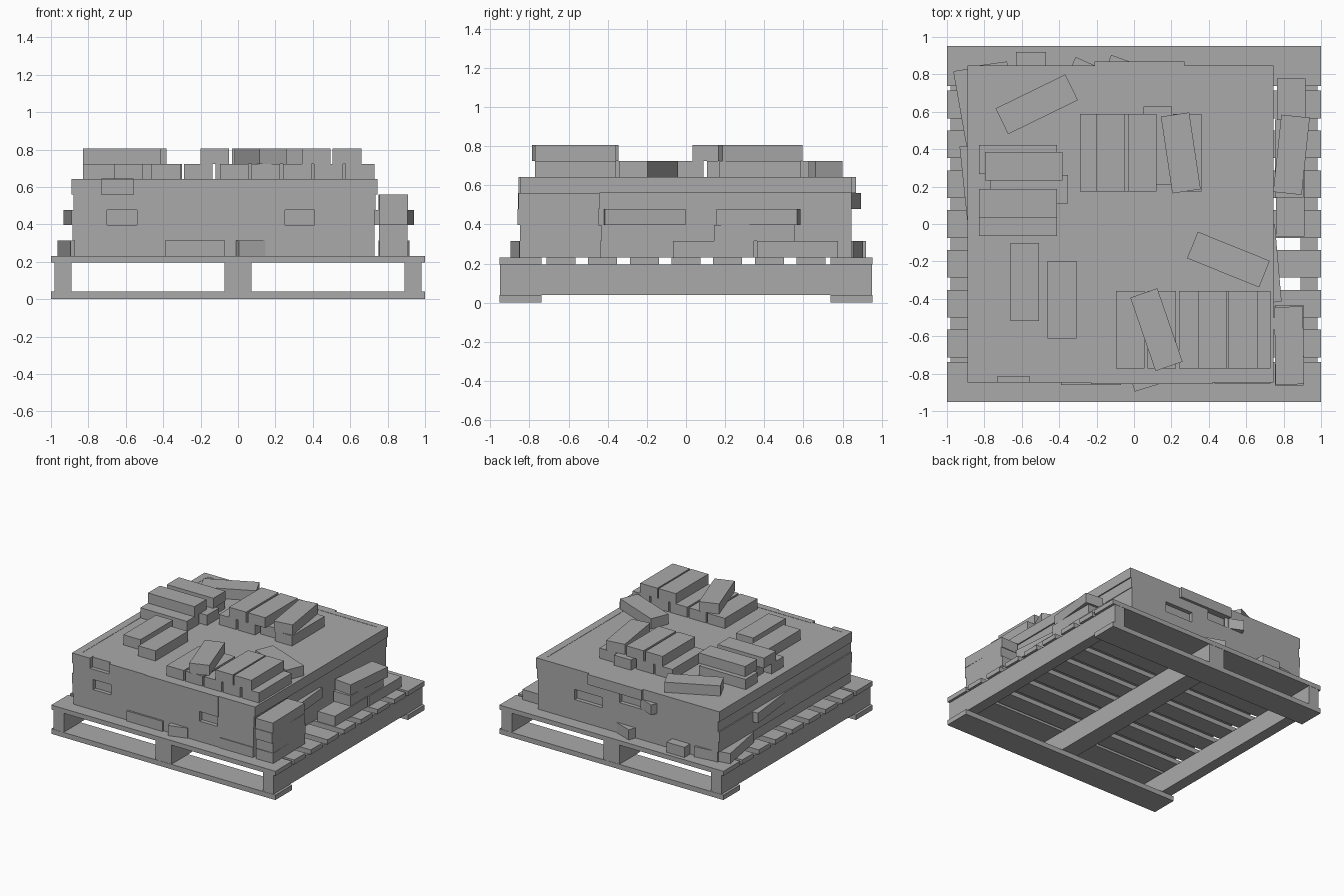
import bpy
from math import radians

if "Cube" in bpy.data.objects:
    bpy.data.objects.remove(bpy.data.objects["Cube"])

grey = bpy.data.materials.new("plain_grey")
grey.use_nodes = True
colour = (0.4, 0.4, 0.4, 1)
grey.diffuse_color = colour
grey.node_tree.nodes["Principled BSDF"].inputs["Base Color"].default_value = colour

# Brick size and the heights of the courses
LONG, WIDE, TALL = 0.415, 0.153, 0.082
DECK = 0.232


def course(n):
    return DECK + n * TALL


def box(name, x0, x1, y0, y1, z0, z1, turn=0):
    bpy.ops.mesh.primitive_cube_add(size=1)
    ob = bpy.context.object
    ob.name = name
    ob.location = ((x0 + x1) / 2, (y0 + y1) / 2, (z0 + z1) / 2)
    ob.rotation_euler.z = radians(turn)
    ob.scale = (x1 - x0, y1 - y0, z1 - z0)
    ob.data.materials.append(grey)
    return ob


def brick(name, x, y, level, turn=0):
    """Loose brick, lying along y unless turned."""
    z = course(level)
    box(name, x - WIDE / 2, x + WIDE / 2, y - LONG / 2, y + LONG / 2, z, z + TALL, turn)


# Pallet
for y in (-0.845, 0.845):
    box("bottom_board", -1, 1, y - 0.107, y + 0.107, 0, 0.04)
    box("end_deck_board", -1, 1, y - 0.107, y + 0.107, 0.195, DECK)
for x, half in ((-0.935, 0.045), (0, 0.072), (0.935, 0.045)):
    box("runner", x - half, x + half, -0.95, 0.95, 0.04, 0.195)
for i in range(-3, 4):
    y = i * 0.213
    box("deck_board", -1, 1, y - 0.074, y + 0.074, 0.195, DECK)

# Stacked body: a core, with courses around it that leave out the sunken bricks
box("stack_core", -0.86, 0.71, -0.815, 0.815, DECK, course(5) - 0.002)
front_gaps = {2: [(-0.70, -0.54), (0.25, 0.41)], 4: [(-0.73, -0.56)]}
back_gaps = {2: [(0.15, 0.40)], 3: [(-0.20, 0.0)]}


def wall(name, level, gaps, x0, x1, y0, y1):
    start = x0
    for a, b in gaps + [(x1, x1)]:
        box(name, start, a, y0, y1, course(level), course(level + 1))
        start = b


left_edges = (-0.875, -0.885, -0.89, -0.88, -0.89)
right_edges = (0.73, 0.73, 0.73, 0.735, 0.745)
for n, (x0, x1) in enumerate(zip(left_edges, right_edges)):
    wall("front_course", n, front_gaps.get(n, []), x0, x1, -0.847, -0.80)
    wall("back_course", n, back_gaps.get(n, []), x0, x1, 0.80, 0.847)
    box("right_side_course", x0, x0 + 0.06, -0.81, 0.81, course(n), course(n + 1))
    box("left_side_course", x1 - 0.06, x1, -0.81, 0.81, course(n), course(n + 1))

# Bricks standing slightly proud of the walls
box("front_panel", -0.23, 0.42, -0.855, -0.8, course(3), course(5))
box("back_panel", -0.21, 0.27, 0.8, 0.868, course(4), course(5))
box("front_low_brick", -0.39, -0.07, -0.862, -0.8, course(0), course(1))
box("front_low_brick", 0.43, 0.73, -0.853, -0.8, course(0), course(1))
box("front_skewed_brick", -0.04, 0.11, -0.88, -0.6, course(0), course(1), 17)
box("back_low_brick", -0.63, -0.47, 0.6, 0.92, course(0), course(1))
box("back_low_brick", -0.81, -0.66, 0.6, 0.86, course(0), course(1), 8)
box("back_skewed_brick", -0.19, -0.04, 0.52, 0.89, course(0), course(1), -20)
box("back_jutting_brick", -0.40, -0.25, 0.48, 0.88, course(3), course(4), -24)
brick("side_skewed_brick", -0.855, 0.625, 0, 10)
brick("side_skewed_brick", -0.835, 0.215, 2, 6)
brick("side_skewed_brick", 0.695, -0.215, 2, 5)

# Column of bricks beside the front corner
for n, (y, turn) in enumerate(((-0.645, 1), (-0.64, 0), (-0.655, 0), (-0.65, 1))):
    brick("corner_column_brick", 0.83, y, n, turn)

# Loose pile beside the stack
brick("side_pile_brick", 0.835, 0.14, 0)
brick("side_pile_brick", 0.84, 0.57, 0)
brick("side_pile_brick", 0.83, 0.35, 1)
brick("side_pile_top_brick", 0.842, 0.37, 2, -6)

# Loose bricks lying on top: x, y, level, turn
bottom, upper = 5, 6
loose = [
    (-0.52, 0.64, bottom, -64), (-0.62, 0.345, bottom, 90), (-0.56, 0.185, bottom, 90),
    (-0.59, 0.308, upper, 90), (-0.62, 0.013, bottom, 90), (-0.62, 0.11, upper, 90),
    (-0.585, -0.31, bottom, 0), (-0.385, -0.405, bottom, 0), (0.505, -0.19, bottom, 68),
    (0.127, 0.42, bottom, 0), (0.25, 0.38, upper, 8.5), (0.12, -0.565, upper, 19),
]
for x, y, level, turn in loose:
    brick("loose_brick", x, y, level, turn)

# Neat rows on top
for x in (-0.213, -0.045, 0.285):
    brick("back_row_brick", x, 0.38, bottom)
for x in (-0.125, 0.045):
    brick("back_row_upper_brick", x, 0.38, upper)
for i in range(5):
    brick("front_row_brick", -0.02 + i * 0.168, -0.565, bottom)
for x in (0.418, 0.583):
    brick("front_row_upper_brick", x, -0.565, upper)
